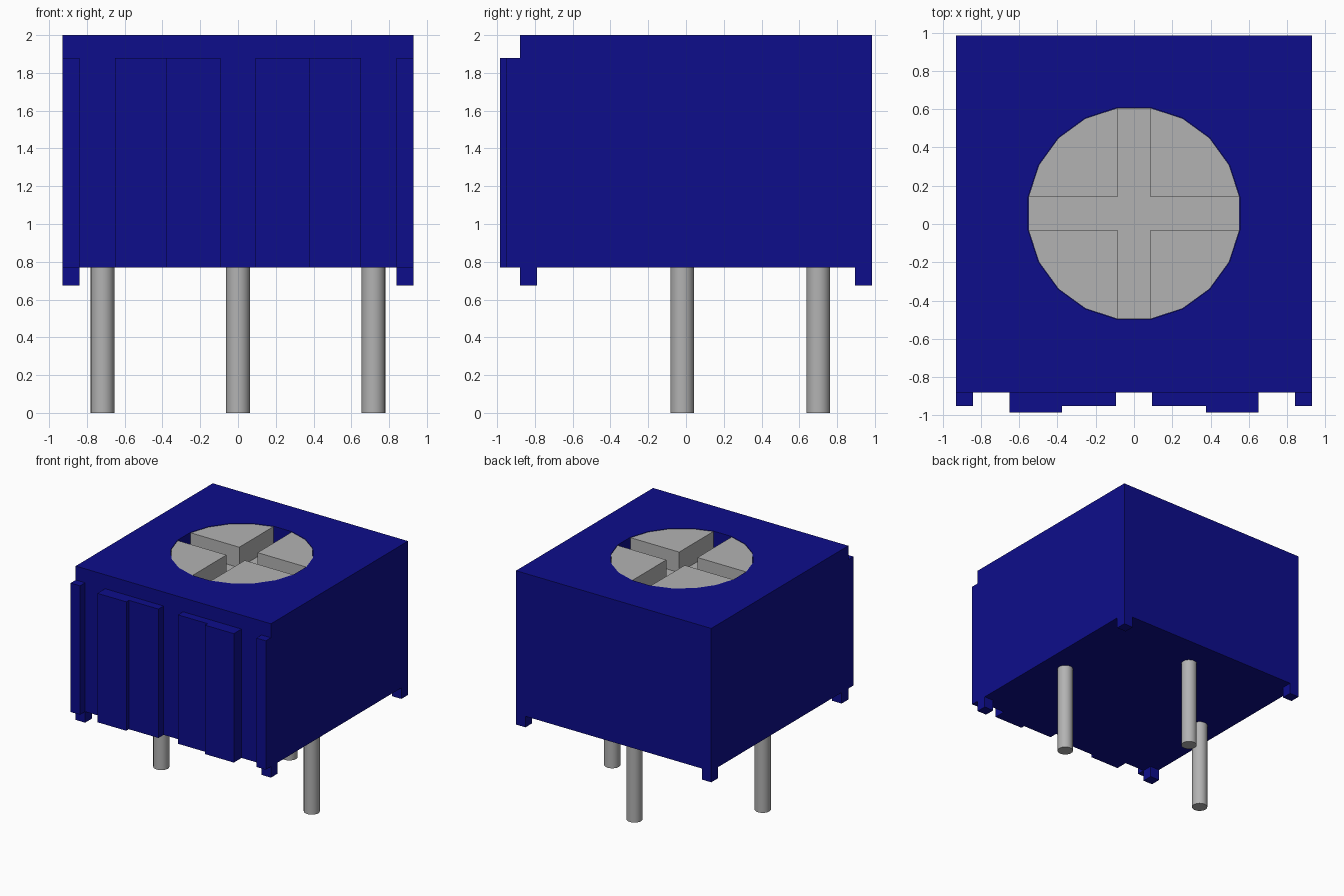
import bpy, bmesh, math

cube = bpy.data.objects.get("Cube")
if cube:
    bpy.data.objects.remove(cube, do_unlink=True)


def material(name, rgb):
    m = bpy.data.materials.new(name)
    m.use_nodes = True
    m.diffuse_color = (*rgb, 1)
    m.node_tree.nodes["Principled BSDF"].inputs["Base Color"].default_value = (*rgb, 1)
    return m


BLUE = material("deep blue plastic", (0.004, 0.004, 0.26))
GREY = material("light grey metal", (0.45, 0.45, 0.45))


def prism(name, outline, z0, z1, mat):
    """Extrude a counter-clockwise xy outline from z0 to z1."""
    bm = bmesh.new()
    face = bm.faces.new([bm.verts.new((x, y, z0)) for x, y in outline])
    top = bmesh.ops.extrude_face_region(bm, geom=[face])["geom"]
    for v in top:
        if isinstance(v, bmesh.types.BMVert):
            v.co.z = z1
    bmesh.ops.recalc_face_normals(bm, faces=bm.faces)
    me = bpy.data.meshes.new(name)
    bm.to_mesh(me)
    bm.free()
    me.materials.append(mat)
    ob = bpy.data.objects.new(name, me)
    bpy.context.collection.objects.link(ob)
    return ob


def box(name, x0, x1, y0, y1, z0, z1, mat=BLUE):
    return prism(name, [(x0, y0), (x1, y0), (x1, y1), (x0, y1)], z0, z1, mat)


def circle(cx, cy, r, n, start=0.0):
    return [(cx + r * math.cos(start + math.tau * i / n),
             cy + r * math.sin(start + math.tau * i / n)) for i in range(n)]


# Overall dimensions
HALF_X, FRONT, BACK = 0.93, -0.88, 0.985
BOTTOM, TOP, RIB_TOP, FOOT = 0.77, 2.0, 1.88, 0.675
SCREW_Y, SCREW_R, SLOT_FLOOR = 0.055, 0.56, 1.82
STEP = math.radians(18)

# Housing with a round pocket for the screw
body = box("housing", -HALF_X, HALF_X, FRONT, BACK, BOTTOM, TOP)
cutter = prism("pocket_cutter", circle(0, SCREW_Y, SCREW_R, 20, STEP / 2),
               SLOT_FLOOR - 0.05, TOP + 0.2, BLUE)
cutter.hide_render = True
mod = body.modifiers.new("pocket", "BOOLEAN")
mod.operation, mod.solver, mod.object = "DIFFERENCE", "EXACT", cutter
bpy.context.view_layer.objects.active = body
bpy.ops.object.modifier_apply(modifier=mod.name)
bpy.data.objects.remove(cutter, do_unlink=True)

# Screw: a base disc and four raised quadrants that leave a cross slot
r = SCREW_R - 0.002
prism("screw_base", circle(0, SCREW_Y, r, 20, STEP / 2), SLOT_FLOOR - 0.05, SLOT_FLOOR, GREY)
slot = r * math.sin(STEP / 2)
for q in range(4):
    c, s = math.cos(q * math.pi / 2), math.sin(q * math.pi / 2)
    pts = [(slot, slot)] + [(r * math.cos(STEP * (k + 0.5)), r * math.sin(STEP * (k + 0.5)))
                            for k in range(5)]
    prism(f"screw_quadrant_{q + 1}",
          [(c * x - s * y, SCREW_Y + s * x + c * y) for x, y in pts],
          SLOT_FLOOR, TOP - 0.003, GREY)

# Mirrored front ribs and corner feet
for side, sx in (("left", 1), ("right", -1)):
    for part, a, b, y in (("corner_rib", 0.84, 0.93, -0.95),
                          ("outer_rib", 0.375, 0.65, -0.985),
                          ("inner_rib", 0.093, 0.375, -0.95)):
        x0, x1 = sorted((sx * a, sx * b))
        box(f"{side}_{part}", x0, x1, y, FRONT, BOTTOM, RIB_TOP)
    x0, x1 = sorted((sx * 0.84, sx * HALF_X))
    box(f"{side}_front_foot", x0, x1, FRONT, FRONT + 0.09, FOOT, BOTTOM)
    box(f"{side}_back_foot", x0, x1, BACK - 0.09, BACK, FOOT, BOTTOM)

# Terminal pins
for name, x, y in (("left_pin", 0.717, -0.02), ("right_pin", -0.717, -0.02),
                   ("middle_pin", 0, 0.7)):
    pin = prism(name, circle(x, y, 0.063, 24), 0, BOTTOM, GREY)
    bpy.ops.object.select_all(action="DESELECT")
    pin.select_set(True)
    bpy.context.view_layer.objects.active = pin
    bpy.ops.object.shade_smooth_by_angle(angle=math.radians(30))
